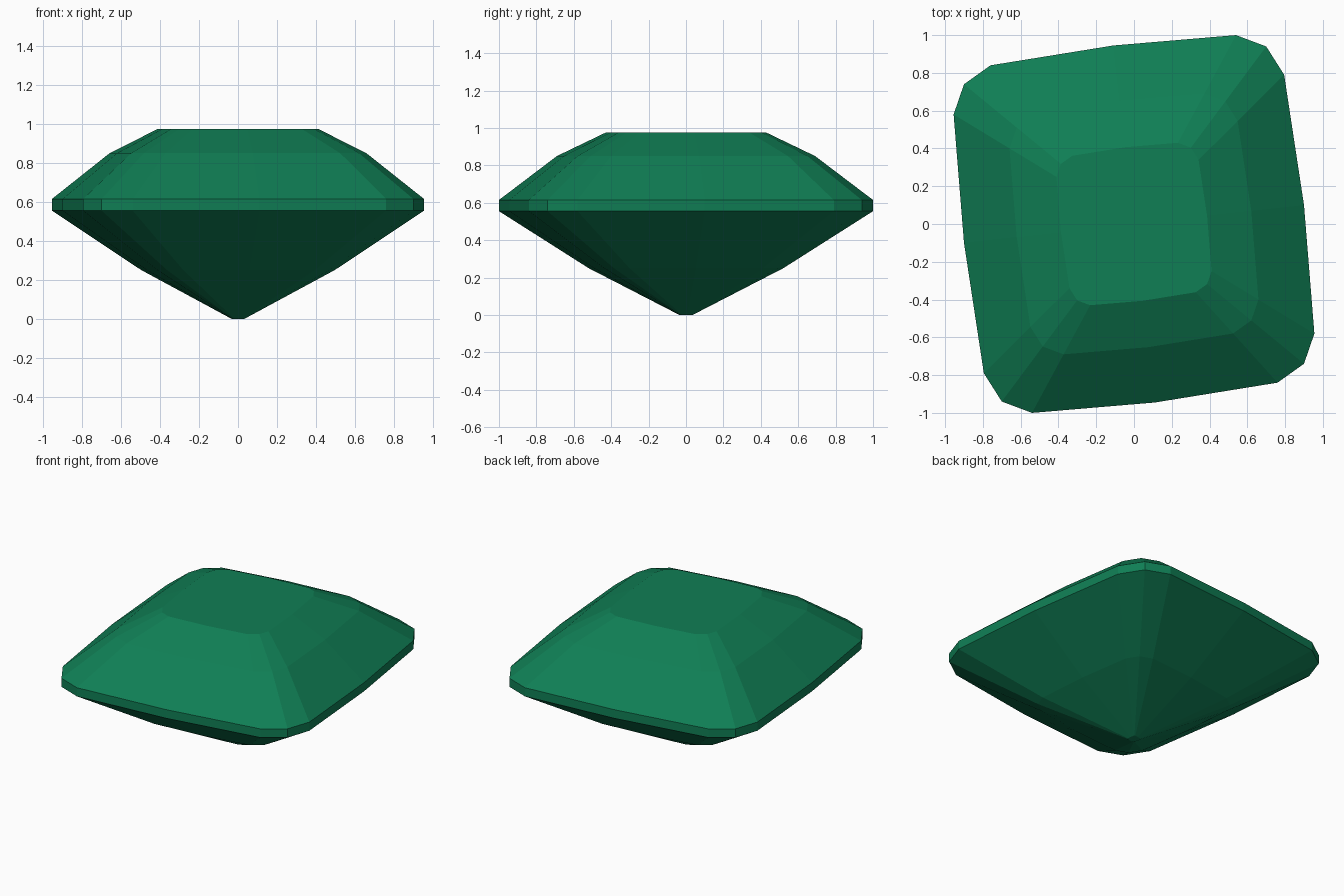
import bpy, bmesh

if "Cube" in bpy.data.objects:
    bpy.data.objects.remove(bpy.data.objects["Cube"])

# Half of the girdle outline; the other half is its point reflection
HALF = [(0.54, 1.0), (0.70, 0.94), (0.795, 0.79), (0.90, 0.10),
        (0.955, -0.58), (0.90, -0.74), (0.76, -0.84), (0.11, -0.945)]
OUTLINE = HALF + [(-x, -y) for x, y in HALF]

# (height, scale) of each ring: culet, pavilion, girdle, crown, table
RINGS = [(0.0, 0.035), (0.25, 0.52), (0.555, 1.0), (0.615, 1.0),
         (0.85, 0.69), (0.975, 0.43)]

green = bpy.data.materials.new("emerald green")
green.diffuse_color = (0.005, 0.21, 0.09, 1)
green.use_nodes = True
green.node_tree.nodes["Principled BSDF"].inputs["Base Color"].default_value = green.diffuse_color

# Cut gemstone: stacked scaled outlines with flat facets
bm = bmesh.new()
rings = [[bm.verts.new((x * s, y * s, z)) for x, y in OUTLINE] for z, s in RINGS]
n = len(OUTLINE)
for low, high in zip(rings, rings[1:]):
    for i in range(n):
        j = (i + 1) % n
        bm.faces.new((low[i], low[j], high[j], high[i]))
bm.faces.new(rings[0])
bm.faces.new(rings[-1])
bmesh.ops.recalc_face_normals(bm, faces=bm.faces)

mesh = bpy.data.meshes.new("gemstone")
bm.to_mesh(mesh)
bm.free()
mesh.materials.append(green)
gem = bpy.data.objects.new("gemstone", mesh)
bpy.context.collection.objects.link(gem)
